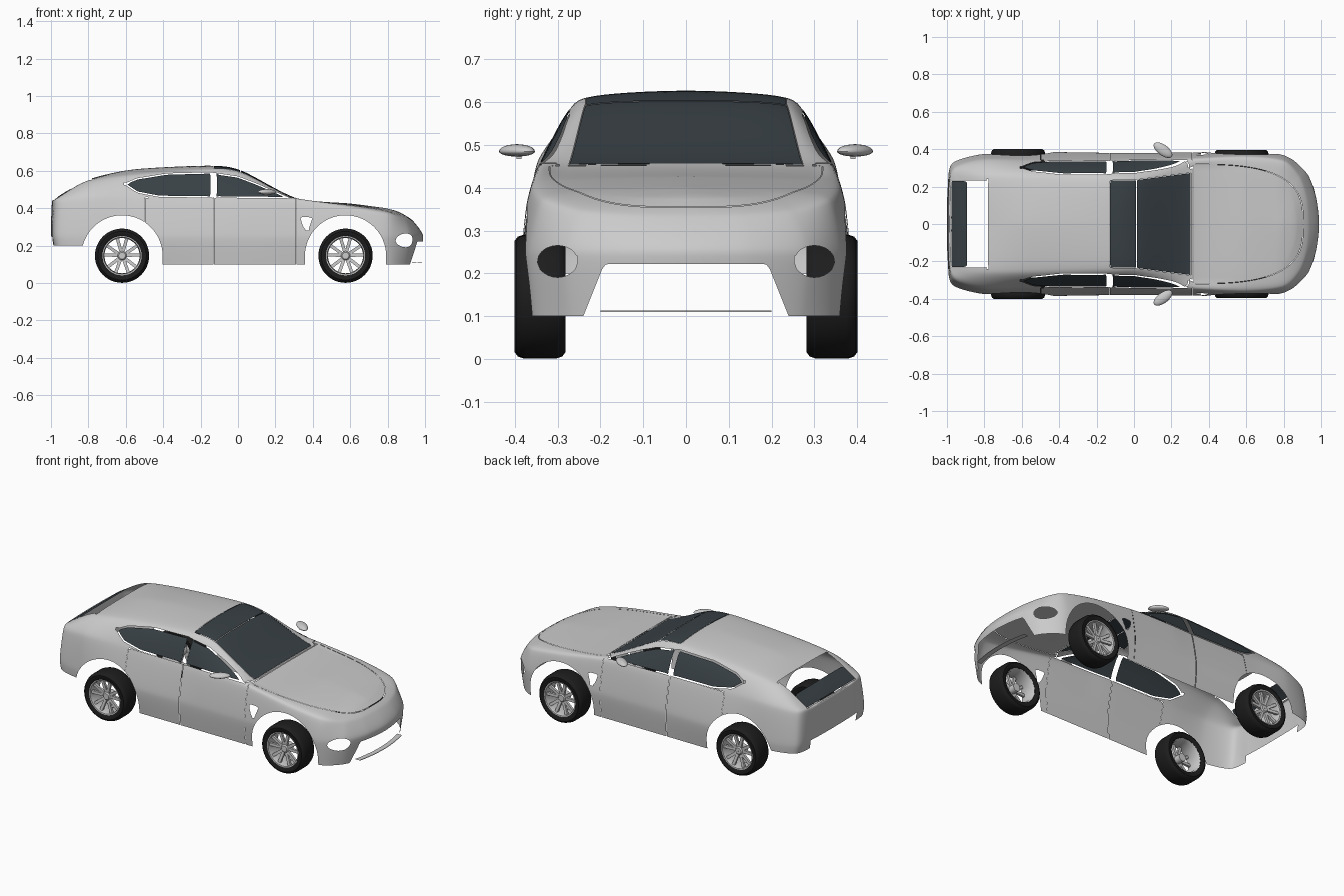
import bpy, bmesh, math
from mathutils import Vector, Matrix

if "Cube" in bpy.data.objects:
    bpy.data.objects.remove(bpy.data.objects["Cube"])


def material(name, rgb):
    m = bpy.data.materials.new(name)
    m.diffuse_color = (*rgb, 1)
    m.use_nodes = True
    m.node_tree.nodes["Principled BSDF"].inputs["Base Color"].default_value = m.diffuse_color
    return m


GLASS = material("dark_glass", (0.04, 0.052, 0.06))
RUBBER = material("rubber", (0.012, 0.012, 0.012))


def finish(bm, name, mat=None, mirror=False, angle=40):
    me = bpy.data.meshes.new(name)
    for f in bm.faces:
        f.smooth = True
    bm.to_mesh(me)
    bm.free()
    me.set_sharp_from_angle(angle=math.radians(angle))
    if mat:
        me.materials.append(mat)
    ob = bpy.data.objects.new(name, me)
    bpy.context.collection.objects.link(ob)
    if mirror:
        m = ob.modifiers.new("mirror", 'MIRROR')
        m.use_axis = (False, True, False)
        m.merge_threshold = 0.0005
    return ob


# Lengthwise guide lines of the half body, rear centre to nose centre
sill = [(-.97, 0), (-.97, .2), (-.94, .32), (-.8, .362), (-.55, .37), (-.15, .37), (.03, .37),
        (.3, .37), (.6, .372), (.8, .357), (.9, .275), (.95, .15), (.965, 0)]
sill = [(x, y, .1) for x, y in sill]
flank = [(-1, 0), (-.995, .2), (-.97, .325), (-.8, .375), (-.55, .385), (-.15, .38), (.03, .38),
         (.3, .382), (.6, .388), (.8, .367), (.915, .285), (.972, .15), (.99, 0)]
flank = [(x, y, .25) for x, y in flank]
belt = [(-.995, 0, .43), (-.99, .2, .43), (-.96, .3, .435), (-.8, .345, .46), (-.55, .34, .46),
        (-.15, .34, .45), (.03, .345, .45), (.3, .35, .44), (.6, .36, .4), (.8, .335, .37),
        (.885, .25, .345), (.925, .13, .335), (.935, 0, .333)]
rail = [(-.985, 0, .443), (-.98, .16, .445), (-.95, .245, .465), (-.8, .255, .545), (-.55, .255, .58),
        (-.15, .25, .605), (.02, .245, .587), (.3, .285, .455), (.6, .28, .418), (.76, .25, .395),
        (.82, .19, .383), (.86, .1, .376), (.875, 0, .373)]
centre = [(-.975, .45), (-.95, .47), (-.9, .5), (-.78, .56), (-.55, .608), (-.15, .627), (.02, .6),
          (.31, .455), (.6, .425), (.74, .407), (.79, .4), (.83, .39), (.85, .384)]
centre = [(x, 0, z) for x, z in centre]


def flip(v):
    return Vector((v.x, -v.y, v.z))


def spline(P, t, k):
    i = min(int(t), len(P) - 4)
    f = t - i
    a, b, c, d = P[i:i + 4]
    return (b * (2*f**3 - 3*f*f + 1) + (c - a) * k * (f**3 - 2*f*f + f)
            + c * (3*f*f - 2*f**3) + (d - b) * k * (f**3 - f*f))


def make_shell():
    lines = []
    for L in (sill, flank, belt, rail, centre):
        P = [Vector(p) for p in L]
        lines.append([flip(P[1])] + P + [flip(P[-2])])
    nu, nv = 18, 10
    bm = bmesh.new()
    cols = []
    for i in range(12 * nu + 1):
        S = [spline(P, i / nu, .4) for P in lines]
        S = [S[0]] + S + [flip(S[-2])]
        col = [spline(S, j / nv, .3) for j in range(4 * nv + 1)]
        if i in (0, 12 * nu):
            for c in col:
                c.y = 0
        col[-1].y = 0
        cols.append([bm.verts.new(c) for c in col])
    for a, b in zip(cols, cols[1:]):
        for j in range(4 * nv):
            bm.faces.new((a[j], a[j + 1], b[j + 1], b[j]))
    return bm


def cut(bm, f):
    """Remove the region where f is negative, with a clean edge."""
    d = {v: (f(*v.co) or 1e-9) for v in bm.verts}
    new = []
    for e in list(bm.edges):
        a, b = e.verts
        if d[a] * d[b] < 0:
            new.append(bmesh.utils.edge_split(e, a, d[a] / (d[a] - d[b]))[1])
    if new:
        bmesh.ops.connect_verts(bm, verts=new)
    gone = [q for q in bm.faces if f(*q.calc_center_median()) < 0]
    bmesh.ops.delete(bm, geom=gone, context='FACES')


def panel(name, keep=None, gap=0.0, cuts=(), mat=None):
    bm = make_shell()
    if keep:
        cut(bm, lambda x, y, z: -(keep(x, y, z) + gap))
    for c in cuts:
        cut(bm, c)
    return finish(bm, name, mat, mirror=True, angle=60)


def side_poly(pts):
    """Convex counter-clockwise outline in the side view."""
    E = []
    for (x0, z0), (x1, z1) in zip(pts, pts[1:] + pts[:1]):
        l = math.hypot(x1 - x0, z1 - z0)
        E.append((x0, z0, (z1 - z0) / l, -(x1 - x0) / l))
    return lambda x, y, z: max(.2 - y, *((x - a) * n + (z - b) * m for a, b, n, m in E))


def arch(cx):
    return lambda x, y, z: math.hypot(x - cx, max(0, z - .145)) - .217


# Openings and panel regions
window = side_poly([(-.61, .53), (-.54, .483), (-.42, .46), (.28, .453), (.1, .532), (0, .57),
                    (-.15, .592), (-.38, .586), (-.54, .56)])
vent = side_poly([(.355, .285), (.375, .28), (.4, .352), (.33, .352)])
rear_arch, front_arch = arch(-.62), arch(.575)


def screen(x, y, z):
    return max(-.13 - x, x - .305, y - .235 - .13 * max(0, x), .44 - z)


def hatch(x, y, z):
    return max(x + .78, y - .232, .446 - z)


def hood(x, y, z):
    q = (max(0, x - .3) / .605) ** 3 + (y / .32) ** 3
    return max(.314 - x, .2 * (q - 1), .3 - z)


def grille(x, y, z):
    return max(.8 - x, z - .222, y - .24 + (z - .1) * .4)


def lamp(x, y, z):
    return max(.8 - x, .035 * (math.hypot((y - .3) / .047, (z - .228) / .037) - 1))


def tail_trim(x, y, z):
    return max(x + .75, z - .2)


def plate_notch(x, y, z):
    return max(x + .9, z - .25, y - .22)


def front_door(x, y, z):
    return max(-.13 - x, x - .312, .3 - y, z - .458)


def rear_door(x, y, z):
    return max(-.5 - x, x + .13, .3 - y, z - .458)


# Body, doors, hood
panel("body_shell", cuts=(window, screen, hatch, hood, rear_door, front_door, rear_arch, front_arch,
                          vent, grille, lamp, tail_trim, plate_notch))
panel("hood", hood, .003)
panel("front_door", front_door, .0015, (window,))
panel("rear_door", rear_door, .0015, (window, rear_arch))

# Glass
panel("front_side_window", lambda *p: max(window(*p), -.12 - p[0]), .007, mat=GLASS)
panel("rear_side_window", lambda *p: max(window(*p), p[0] + .14), .007, mat=GLASS)
panel("windshield", lambda *p: max(screen(*p), .013 - p[0]), .002, mat=GLASS)
panel("glass_roof", lambda *p: max(screen(*p), p[0] - .013), .002, mat=GLASS)
panel("rear_window", lambda *p: max(hatch(*p), p[0] + .89), .003, mat=GLASS)

# Door mirror
bm = bmesh.new()
bmesh.ops.create_uvsphere(bm, u_segments=24, v_segments=12, radius=1)
for v in bm.verts:
    z = v.co.z if v.co.z > 0 else v.co.z * .7
    v.co = (.155 - .03 * v.co.y + .04 * v.co.x, .395 + .042 * v.co.y, .485 + .017 * z)
bmesh.ops.create_cube(bm, size=1, matrix=Matrix.Translation((.15, .39, .471)) @ Matrix.Diagonal((.02, .012, .008, 1)))
finish(bm, "door_mirror", mirror=True)

# Front splitter lip
bm = bmesh.new()
rows = []
for i in range(25):
    y = -.2 + .4 * i / 24
    x = .985 - .6 * y * y
    rows.append([bm.verts.new((x - dx, y, .11 + dz)) for dx, dz in ((.03, 0), (0, 0), (0, .003), (.03, .003))])
for a, b in zip(rows, rows[1:]):
    for j in range(4):
        bm.faces.new((a[j], b[j], b[(j + 1) % 4], a[(j + 1) % 4]))
finish(bm, "front_lip")


# Wheels
def revolve(bm, prof):
    vs = [bm.verts.new((r, y, 0)) for r, y in prof]
    es = [bm.edges.new(p) for p in zip(vs, vs[1:])]
    bmesh.ops.spin(bm, geom=vs + es, cent=(0, 0, 0), axis=(0, 1, 0), angle=math.tau, steps=48, use_merge=True)
    bmesh.ops.remove_doubles(bm, verts=bm.verts, dist=1e-5)
    bmesh.ops.recalc_face_normals(bm, faces=bm.faces)


bm = bmesh.new()
revolve(bm, [(.104, .05), (.112, .056), (.13, .0575), (.14, .05), (.145, .035), (.145, -.035), (.14, -.05),
             (.13, -.0575), (.112, -.056), (.104, -.05)])
tyre = finish(bm, "tyre", RUBBER)

bm = bmesh.new()
revolve(bm, [(.105, .053), (.099, .052), (.096, .04), (.094, -.03), (.103, -.05)])
revolve(bm, [(.001, .04), (.018, .04), (.024, .034), (.024, -.02), (.001, -.02)])
for k in range(5):
    for s in (-1, 1):
        a0 = math.tau * k / 5 + math.pi / 2
        p, q = ((r * math.cos(a), r * math.sin(a)) for r, a in ((.015, a0 + s * .2), (.098, a0 + s * .2)))
        q = (.098 * math.cos(a0 + s * .27), .098 * math.sin(a0 + s * .27))
        L = math.hypot(q[0] - p[0], q[1] - p[1])
        a = math.atan2(q[1] - p[1], q[0] - p[0])
        bmesh.ops.create_cube(bm, size=1, matrix=Matrix.Translation(((p[0] + q[0]) / 2, .03, (p[1] + q[1]) / 2))
                              @ Matrix.Rotation(-a, 4, 'Y') @ Matrix.Rotation(.1, 4, 'Z')
                              @ Matrix.Diagonal((L, .014, .017, 1)))
rim = finish(bm, "rim", angle=30)

for part in (tyre, rim):
    for n, (x, y) in enumerate(((-.62, .343), (-.62, -.343), (.575, .339), (.575, -.339))):
        ob = part
        if n:
            ob = part.copy()
            bpy.context.collection.objects.link(ob)
        ob.name = ("rear_" if x < 0 else "front_") + part.data.name + ("_left" if y > 0 else "_right")
        ob.location = (x, y, .146)
        ob.rotation_euler.z = 0 if y > 0 else math.pi
